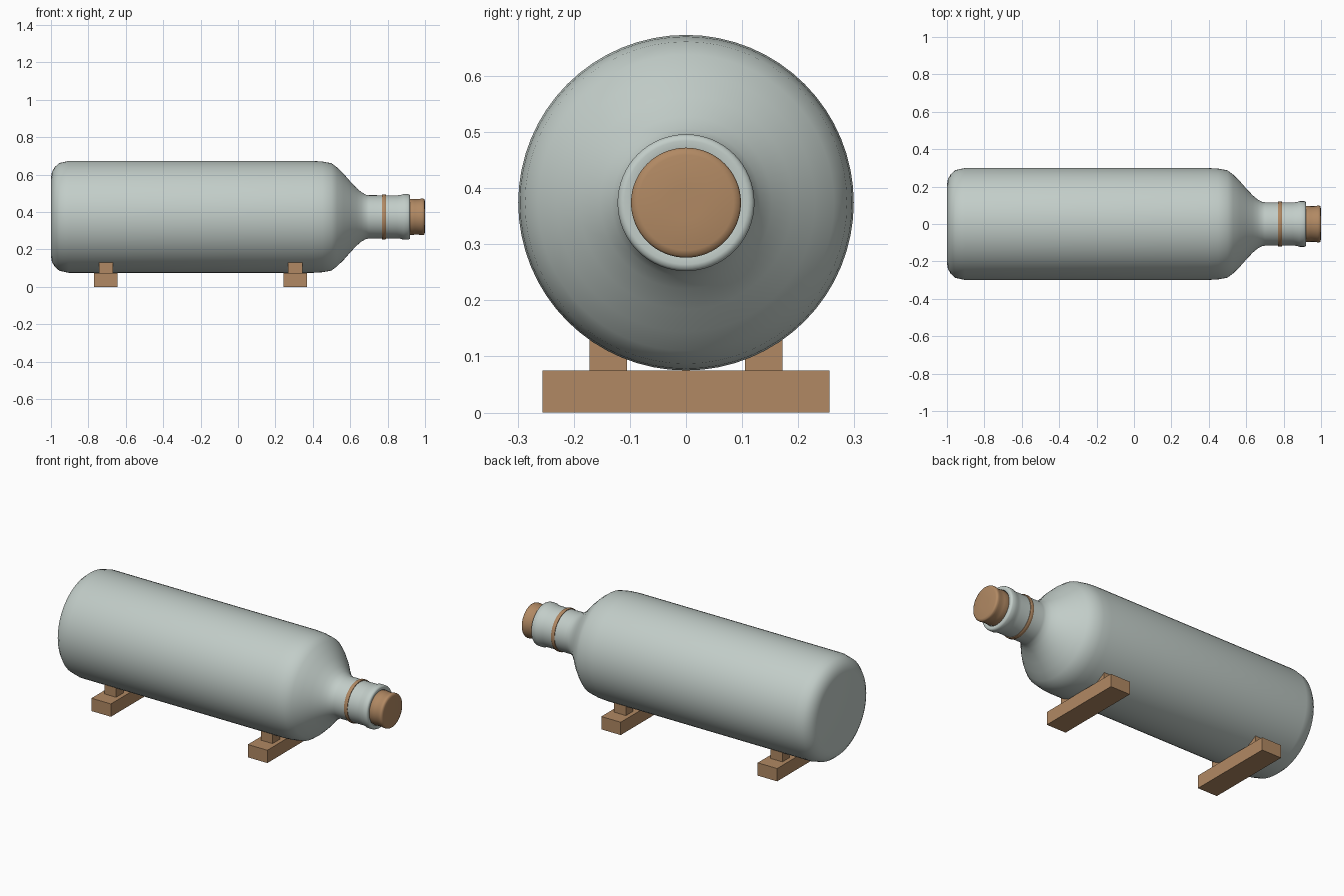
import bpy, math

if "Cube" in bpy.data.objects:
    bpy.data.objects.remove(bpy.data.objects["Cube"])

AXIS_Z = 0.374  # height of the bottle's axis


def material(name, rgb):
    m = bpy.data.materials.new(name)
    m.diffuse_color = (*rgb, 1.0)
    m.use_nodes = True
    m.node_tree.nodes["Principled BSDF"].inputs["Base Color"].default_value = m.diffuse_color
    return m


GLASS = material("pale_grey_green", (0.54, 0.61, 0.58))
WOOD = material("warm_wood", (0.44, 0.25, 0.125))


def add_object(name, verts, faces, mat):
    mesh = bpy.data.meshes.new(name)
    mesh.from_pydata(verts, [], faces)
    mesh.materials.append(mat)
    ob = bpy.data.objects.new(name, mesh)
    bpy.context.collection.objects.link(ob)
    return ob


def lathe(name, profile, mat, closed=False, angle=50, n=64):
    """Spin (x, radius) points about the bottle's axis."""
    verts, faces = [], []
    for x, r in profile:
        for i in range(n):
            a = 2 * math.pi * i / n
            verts.append((x, r * math.cos(a), AXIS_Z + r * math.sin(a)))
    rows = len(profile)
    for j in range(rows if closed else rows - 1):
        k = (j + 1) % rows
        for i in range(n):
            h = (i + 1) % n
            faces.append((j * n + i, k * n + i, k * n + h, j * n + h))
    if not closed:
        faces.append(tuple(range(n)))
        faces.append(tuple(reversed(range((rows - 1) * n, rows * n))))
    ob = add_object(name, verts, faces, mat)
    bpy.ops.object.select_all(action='DESELECT')
    ob.select_set(True)
    bpy.context.view_layer.objects.active = ob
    bpy.ops.object.mode_set(mode='EDIT')
    bpy.ops.mesh.select_all(action='SELECT')
    bpy.ops.mesh.normals_make_consistent(inside=False)
    bpy.ops.object.mode_set(mode='OBJECT')
    bpy.ops.object.shade_smooth_by_angle(angle=math.radians(angle))
    return ob


def box(name, x0, x1, y0, y1, z0, z1):
    verts = [(x, y, z) for x in (x0, x1) for y in (y0, y1) for z in (z0, z1)]
    faces = [(0, 1, 3, 2), (4, 6, 7, 5), (0, 4, 5, 1),
             (2, 3, 7, 6), (0, 2, 6, 4), (1, 5, 7, 3)]
    return add_object(name, verts, faces, WOOD)


# Bottle: rounded base, straight body, sloping shoulder, neck and lip
lathe("bottle", [
    (-1.0, 0.21), (-0.995, 0.24), (-0.98, 0.266), (-0.955, 0.288), (-0.905, 0.299),
    (0.40, 0.299), (0.45, 0.296), (0.50, 0.287), (0.53, 0.264), (0.565, 0.23),
    (0.60, 0.19), (0.635, 0.153), (0.66, 0.132), (0.685, 0.118), (0.70, 0.116),
    (0.85, 0.115), (0.87, 0.117), (0.885, 0.122), (0.91, 0.122), (0.918, 0.118),
    (0.92, 0.11), (0.918, 0.098), (0.88, 0.092)], GLASS)

# Stopper pushed into the mouth
lathe("cork", [
    (0.86, 0.09), (0.915, 0.094), (0.925, 0.097), (0.945, 0.095), (0.965, 0.095),
    (0.98, 0.098), (0.99, 0.098), (0.996, 0.095), (0.999, 0.085), (1.0, 0.03)], WOOD)

# Band around the neck
lathe("neck_band", [
    (0.769, 0.112), (0.769, 0.119), (0.773, 0.121), (0.786, 0.121),
    (0.790, 0.119), (0.790, 0.112)], WOOD, closed=True)

# Two cradles, each a crossbeam with a pair of wedging blocks
for label, cx in (("rear", -0.706), ("front", 0.306)):
    box(label + "_beam", cx - 0.063, cx + 0.063, -0.256, 0.256, 0.0, 0.075)
    for side, y0, y1 in (("left", -0.172, -0.105), ("right", 0.105, 0.172)):
        box(f"{label}_{side}_block", cx - 0.038, cx + 0.038, y0, y1, 0.075, 0.13)
